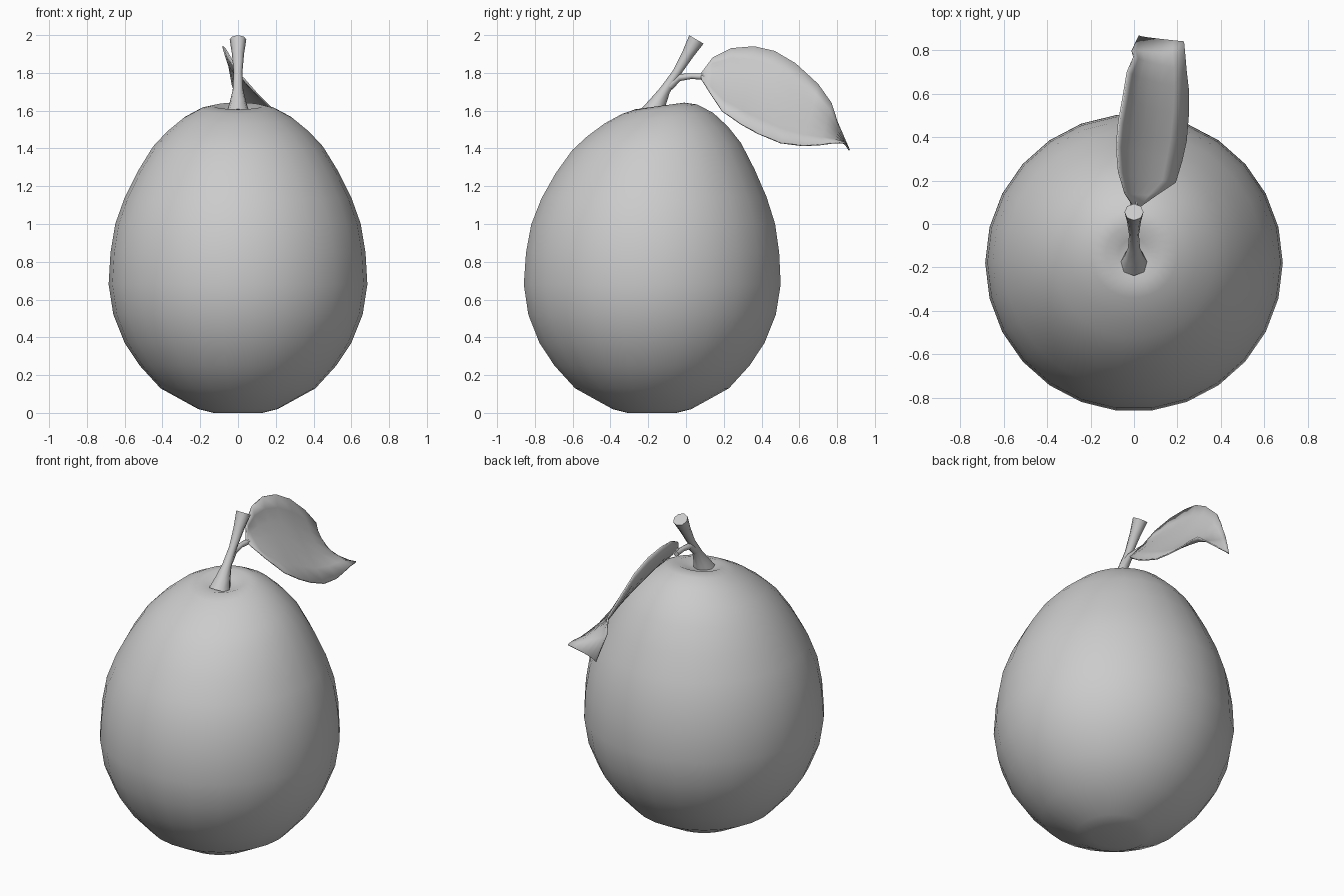
import bpy, bmesh, math
from mathutils import Vector

old = bpy.data.objects.get("Cube")
if old:
    bpy.data.objects.remove(old, do_unlink=True)

grey = bpy.data.materials.new("plain_grey")
grey.use_nodes = True
grey.diffuse_color = (0.6, 0.6, 0.6, 1)
grey.node_tree.nodes["Principled BSDF"].inputs["Base Color"].default_value = grey.diffuse_color


def loft(name, rings, closed=True, caps=True, angle=60):
    """Bridge a sequence of point rings into one smooth shaded object."""
    bm = bmesh.new()
    loops = [[bm.verts.new(point) for point in ring] for ring in rings]
    for low, high in zip(loops, loops[1:]):
        count = len(low)
        for i in range(count if closed else count - 1):
            j = (i + 1) % count
            bm.faces.new((low[i], low[j], high[j], high[i]))
    if caps:
        bm.faces.new(loops[0][::-1])
        bm.faces.new(loops[-1])
    bmesh.ops.recalc_face_normals(bm, faces=bm.faces)
    mesh = bpy.data.meshes.new(name)
    bm.to_mesh(mesh)
    bm.free()
    mesh.materials.append(grey)
    obj = bpy.data.objects.new(name, mesh)
    bpy.context.collection.objects.link(obj)
    bpy.ops.object.select_all(action="DESELECT")
    obj.select_set(True)
    bpy.context.view_layer.objects.active = obj
    bpy.ops.object.shade_smooth_by_angle(angle=math.radians(angle))
    return obj


def circle(sides):
    return [(math.cos(math.tau * i / sides), math.sin(math.tau * i / sides)) for i in range(sides)]


def tube(name, path, sides=8):
    """Round tube along the x = 0 plane from (y, z, radius) stations."""
    centres = [Vector((0, y, z)) for y, z, radius in path]
    rings = []
    for i, station in enumerate(path):
        along = centres[min(i + 1, len(path) - 1)] - centres[max(i - 1, 0)]
        side = Vector((1, 0, 0))
        across = along.normalized().cross(side)
        rings.append([centres[i] + (side * c + across * s) * station[-1] for c, s in circle(sides)])
    return loft(name, rings)


# Fruit: revolved egg profile, leaning slightly back towards the top
profile = [(0.13, 0), (0.21, 0.02), (0.41, 0.13), (0.52, 0.25), (0.6, 0.37), (0.66, 0.52),
           (0.685, 0.68), (0.675, 0.85), (0.65, 1), (0.6, 1.14), (0.53, 1.28), (0.45, 1.41),
           (0.375, 1.49), (0.29, 1.56), (0.2, 1.608), (0.13, 1.625), (0.07, 1.6), (0.02, 1.595)]
rings = []
for radius, z in profile:
    height = z / 1.6
    centre = -0.18 + 0.04 * height ** 4
    tilt = 0.12 * height ** 8
    rings.append([(radius * c, centre + radius * s, z + tilt * radius * s) for c, s in circle(26)])
loft("fruit_body", rings)

# Stem with a flared foot and cut end, and the leaf stalk
tube("stem", [(-0.18, 1.58, 0.065), (-0.15, 1.64, 0.045), (-0.11, 1.71, 0.028),
              (-0.05, 1.8, 0.023), (0.01, 1.9, 0.032), (0.055, 1.977, 0.044)])
tube("leaf_stalk", [(-0.09, 1.73, 0.026), (-0.04, 1.775, 0.02), (0.03, 1.783, 0.015), (0.1, 1.78, 0.018)])

# Leaf: upper and lower edges joined by a curved cross-section
upper = [(0, 0.08, 1.8), (-0.04, 0.14, 1.88), (-0.07, 0.24, 1.93), (-0.08, 0.36, 1.94),
         (-0.07, 0.47, 1.915), (-0.05, 0.58, 1.85), (-0.03, 0.7, 1.74), (0, 0.77, 1.64),
         (-0.01, 0.8, 1.54), (0.02, 0.865, 1.39)]
lower = [(0.03, 0.08, 1.77), (0.1, 0.13, 1.69), (0.19, 0.19, 1.6), (0.22, 0.29, 1.53),
         (0.24, 0.38, 1.48), (0.25, 0.5, 1.43), (0.25, 0.62, 1.415), (0.24, 0.71, 1.42),
         (0.235, 0.78, 1.43), (0.23, 0.84, 1.43)]
sections = []
for top, bottom in zip(upper, lower):
    top, bottom = Vector(top), Vector(bottom)
    section = []
    for step in range(7):
        t = step / 6
        point = top.lerp(bottom, t)
        point.x = top.x + (bottom.x - top.x) * t ** 1.5
        section.append(point)
    sections.append(section)
leaf = loft("leaf", sections, closed=False, caps=False)
thickness = leaf.modifiers.new("thickness", "SOLIDIFY")
thickness.thickness = 0.008
thickness.offset = 0
